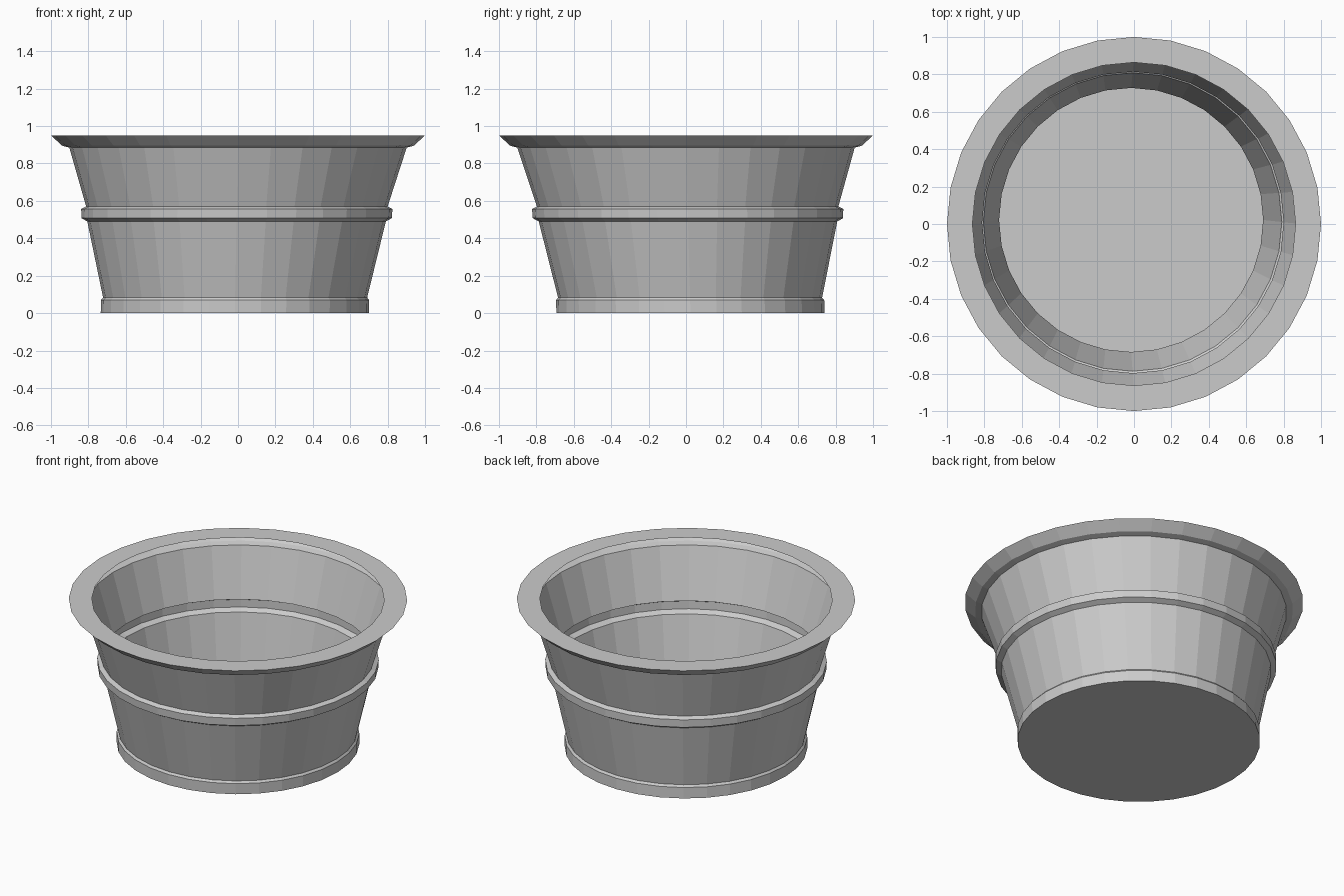
import bpy
import bmesh
from math import cos, sin, tau

if "Cube" in bpy.data.objects:
    bpy.data.objects.remove(bpy.data.objects["Cube"], do_unlink=True)

SIDES = 32
LEAN_X, LEAN_Y = -0.017, 0.024   # offset of the foot from the rim centre
RIM_BASE = 0.885

grey = bpy.data.materials.new("plain grey")
grey.use_nodes = True
colour = (0.6, 0.6, 0.6, 1)
grey.diffuse_color = colour
grey.node_tree.nodes["Principled BSDF"].inputs["Base Color"].default_value = colour


def lathe(name, profile, floor=False):
    """Thin faceted shell spun from (radius, height) points, leaning with depth."""
    bm = bmesh.new()
    rings = []
    for radius, z in profile:
        lean = max(0, 1 - z / RIM_BASE)
        rings.append([bm.verts.new((radius * cos(tau * i / SIDES) + LEAN_X * lean,
                                    radius * sin(tau * i / SIDES) + LEAN_Y * lean, z))
                      for i in range(SIDES)])
    for low, high in zip(rings, rings[1:]):
        for i in range(SIDES):
            j = (i + 1) % SIDES
            bm.faces.new((low[i], low[j], high[j], high[i]))
    if floor:
        bm.faces.new(rings[0][::-1])
    mesh = bpy.data.meshes.new(name)
    bm.to_mesh(mesh)
    bm.free()
    mesh.materials.append(grey)
    obj = bpy.data.objects.new(name, mesh)
    bpy.context.collection.objects.link(obj)
    return obj


# Foot ring with the closed floor
lathe("foot", [(0.717, 0), (0.717, 0.07), (0.706, 0.083)], floor=True)
# Tapered wall, below and above the raised band
lathe("lower_wall", [(0.706, 0.083), (0.798, 0.49)])
lathe("middle_band", [(0.798, 0.49), (0.83, 0.508), (0.832, 0.557), (0.806, 0.57)])
lathe("upper_wall", [(0.806, 0.57), (0.902, RIM_BASE)])
# Flared rim with a flat top and open inner edge
lathe("rim", [(0.902, RIM_BASE), (0.94, 0.895), (1, 0.95), (0.864, 0.95)])
